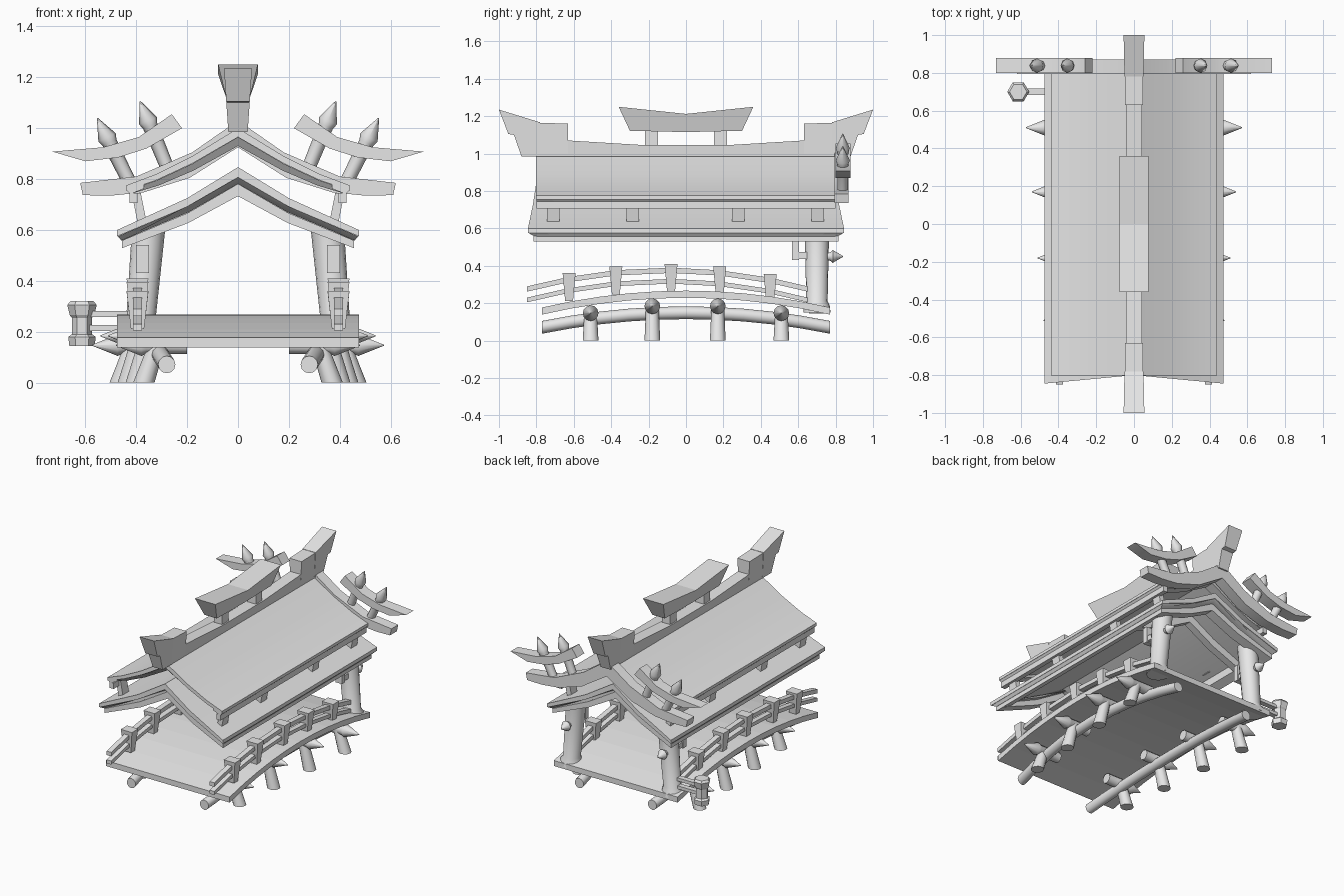
import bpy, bmesh, math
from mathutils import Vector

cube = bpy.data.objects.get("Cube")
if cube:
    bpy.data.objects.remove(cube, do_unlink=True)

GREY = (0.8, 0.8, 0.8, 1.0)
mat = bpy.data.materials.new("plain grey")
mat.use_nodes = True
mat.diffuse_color = GREY
mat.node_tree.nodes["Principled BSDF"].inputs["Base Color"].default_value = GREY


def loft(name, rings, smooth=False):
    """Skin a list of equal-length rings and cap both ends."""
    bm = bmesh.new()
    rows = [[bm.verts.new(p) for p in ring] for ring in rings]
    n = len(rows[0])
    for a, b in zip(rows, rows[1:]):
        for i in range(n):
            j = (i + 1) % n
            bm.faces.new((a[i], a[j], b[j], b[i]))
    bm.faces.new(rows[0][::-1])
    bm.faces.new(rows[-1])
    bmesh.ops.recalc_face_normals(bm, faces=bm.faces)
    mesh = bpy.data.meshes.new(name)
    bm.to_mesh(mesh)
    bm.free()
    mesh.materials.append(mat)
    if smooth:
        mesh.shade_smooth()
        mesh.set_sharp_from_angle(angle=math.radians(50))
    obj = bpy.data.objects.new(name, mesh)
    bpy.context.collection.objects.link(obj)
    return obj


def rect(cx, cy, z, hx, hy):
    return [(cx - hx, cy - hy, z), (cx + hx, cy - hy, z),
            (cx + hx, cy + hy, z), (cx - hx, cy + hy, z)]


def block(name, centre, half, top_scale=1.0):
    x, y, z = centre
    hx, hy, hz = half
    return loft(name, [rect(x, y, z - hz, hx, hy),
                       rect(x, y, z + hz, hx * top_scale, hy * top_scale)])


def tube(name, axis, stations, sides=12):
    """Round part: stations are (centre, radius), rings square to axis."""
    q = Vector(axis).to_track_quat('Z', 'Y')
    angles = [2 * math.pi * i / sides for i in range(sides)]
    rings = [[Vector(c) + q @ Vector((r * math.cos(a), r * math.sin(a), 0))
              for a in angles] for c, r in stations]
    return loft(name, rings, sides > 6)


def strip(name, x, half, ys, top, thick):
    """Long bar following an arch along y."""
    return loft(name, [[(x - half, y, top(y) - thick), (x + half, y, top(y) - thick),
                        (x + half, y, top(y)), (x - half, y, top(y))] for y in ys])


def spread(a, b, n):
    return [a + (b - a) * i / n for i in range(n + 1)]


def plate_xz(name, pts, y0, y1):
    return loft(name, [[(x, y, z) for x, z in pts] for y in (y0, y1)], True)


def roof(name, half, drops, ends, flare=0.0, inset=(0, 0)):
    """Gabled layer between two y ends, from a half profile listed ridge to eave.
    drops: thickness at ridge and eave; inset: undercut in x and y."""
    xm = half[-1][0]
    top = [(-x, z) for x, z in half[:0:-1]] + half
    rings = []
    for end in ends:
        s = math.copysign(1, end)
        up, low = [], []
        for x, z in top:
            t = abs(x) / xm
            y = abs(end) + flare * t
            up.append((x, s * y, z))
            low.append((x * (1 - inset[0]), s * (y - inset[1]),
                        z - drops[0] * (1 - t) - drops[1] * t))
        rings.append(up + low[::-1])
    return loft(name, rings, True)


# Arched deck
def deck_top(y):
    return 0.267 - 0.09 * (y / 0.77) ** 2


strip("deck", 0, 0.475, spread(-0.77, 0.77, 10), deck_top, 0.038)


# Handrails and their posts
def rail_top(y):
    return 0.39 - 0.1 * ((y + 0.1) / 0.75) ** 2


for s in (-1, 1):
    ys = [-0.85, -0.625, -0.375, -0.08, 0.18, 0.45, 0.65]
    strip("upper_rail", s * 0.395, 0.018, ys, rail_top, 0.028)
    strip("lower_rail", s * 0.395, 0.018, ys, lambda y: rail_top(y) - 0.06, 0.025)
    for y in ys[1:-1]:
        top = rail_top(y) + 0.02
        block("rail_post", (s * 0.395, y, top - 0.075), (0.026, 0.021, 0.075), 1.65)

# Curved logs, legs and pointed cross beams below the deck
for s in (-1, 1):
    logs = []
    for y in spread(-0.77, 0.77, 10):
        rise = 1 - (y / 0.77) ** 2
        logs.append(((s * (0.28 + 0.05 * rise), y, 0.071 + 0.078 * rise), 0.034))
    tube("support_log", (0, 1, 0), logs)
    for y, z, reach in ((0.51, 0.147, 0.573), (0.17, 0.184, 0.541),
                        (-0.18, 0.184, 0.51), (-0.51, 0.147, 0.48)):
        tube("cross_beam", (s, 0, 0),
             [((s * (reach - d), y, z), r) for d, r in
              ((0.28, 0.034), (0.12, 0.034), (0.1, 0.042), (0, 0.002))])
        tube("leg", (0, 0, 1), [((s * (reach - 0.11), y, 0), 0.042),
                                ((s * (reach - 0.16), y, z), 0.034)])

# Rear pillars with pegs and brackets
for s in (-1, 1):
    tube("pillar", (0, 0, 1),
         [((s * x, 0.7, z), r) for x, z, r in
          ((0.39, 0.15, 0.073), (0.39, 0.19, 0.068), (0.385, 0.21, 0.057),
           (0.35, 0.62, 0.066))], 16)
    tube("pillar_peg", (0, 1, 0),
         [((s * 0.37, y, 0.45), r) for y, r in
          ((0.7, 0.022), (0.77, 0.022), (0.785, 0.034), (0.84, 0.002))])
    block("bracket_arm", (s * 0.375, 0.64, 0.455), (0.02, 0.06, 0.018))
    block("bracket_head", (s * 0.375, 0.585, 0.485), (0.025, 0.018, 0.055))

# Hanging lantern on the right side
tube("lantern", (0, 0, 1),
     [((-0.613, 0.7, z), r) for z, r in
      ((0.145, 0.05), (0.18, 0.054), (0.19, 0.04), (0.255, 0.04),
       (0.265, 0.048), (0.305, 0.058), (0.32, 0.046))], 6)
for z in (0.215, 0.27):
    block("lantern_arm", (-0.5, 0.7, z), (0.09, 0.018, 0.011))

# Lower roof: covering slab over a stepped frame, with one inner rafter
trim = [(0, 0.781), (0.195, 0.668), (0.455, 0.559)]
roof("lower_roof", [(0, 0.847), (0.2, 0.725), (0.475, 0.6)], (0.04, 0.025),
     (-0.8, 0.8), 0.045)
for s in (-1, 1):
    roof("lower_gable_undercut", [(0, 0.807), (0.2, 0.692), (0.472, 0.575)],
         (0.026, 0.016), (s * 0.7, s * 0.797), 0.045, (0.03, 0.03))
    roof("lower_gable_trim", trim, (0.048, 0.03), (s * 0.7, s * 0.77), 0.045)
    plate_xz("lower_eave_undercut", [(s * x, z) for x, z in
             ((0.4, 0.61), (0.472, 0.576), (0.458, 0.558), (0.4, 0.583))], -0.8, 0.8)
    plate_xz("lower_eave_trim", [(s * x, z) for x, z in
             ((0.4, 0.585), (0.455, 0.559), (0.455, 0.53), (0.4, 0.554))], -0.8, 0.8)
roof("inner_rafter", [(x, z + 0.025) for x, z in trim], (0.06, 0.05), (0.5, 0.55))

# Upper roof with eave strips and short struts
roof("upper_roof", [(0, 1.0), (0.18, 0.89), (0.32, 0.82), (0.44, 0.775)],
     (0.035, 0.02), (-0.803, 0.803))
for s in (-1, 1):
    roof("upper_gable_trim", [(0, 0.965), (0.18, 0.86), (0.32, 0.795), (0.437, 0.755)],
         (0.035, 0.014), (s * 0.72, s * 0.79), 0, (0.03, 0.02))
    plate_xz("upper_eave_undercut", [(s * x, z) for x, z in
             ((0.37, 0.78), (0.437, 0.756), (0.424, 0.741), (0.37, 0.762))], -0.8, 0.8)
    block("eave_strip", (s * 0.41, 0, 0.726), (0.016, 0.8, 0.02))
    for y in (-0.71, -0.285, 0.28, 0.705):
        loft("roof_strut", [rect(s * 0.375, y, 0.62, 0.018, 0.033),
                            rect(s * 0.4, y, 0.745, 0.018, 0.033)])

# Rear gable beam, raised wings and pointed stakes
crest = [(0, 1.03), (0.18, 0.905), (0.4, 0.81), (0.62, 0.785)]
belly = [(0.61, 0.737), (0.5, 0.735), (0.37, 0.748), (0.19, 0.805), (0, 0.925)]
wing = [(0.26, 1.055), (0.39, 0.965), (0.53, 0.925), (0.73, 0.908),
        (0.6, 0.87), (0.47, 0.885), (0.36, 0.92), (0.22, 1.0)]
for s in (-1, 1):
    plate_xz("gable_beam", [(s * x, z) for x, z in crest + belly], 0.795, 0.87)
    plate_xz("gable_wing", [(s * x, z) for x, z in wing], 0.8, 0.88)
    for a, b in (((0.28, 0.85), (0.385, 1.106)), ((0.425, 0.785), (0.553, 1.04))):
        foot, tip = (Vector((s * x, 0.838, z)) for x, z in (a, b))
        tube("stake", tip - foot, [(foot.lerp(tip, t), r) for t, r in
                                   ((0, 0.027), (0.62, 0.03), (0.7, 0.038), (1, 0.002))], 8)


# Ridge beam with stepped, flaring ends
def ridge(name, pts, low, high, z0, z1):
    """Side profile in (y, z) whose half width grows with height up to z1."""
    w = lambda z: low + (high - low) * min(1, (z - z0) / (z1 - z0))
    return loft(name, [[(s * w(z), y, z) for y, z in pts] for s in (-1, 1)])


ridge("ridge_beam", [(-0.79, 0.985), (0.79, 0.985), (0.79, 1.075), (0.63, 1.07),
                     (0.22, 1.045), (-0.22, 1.045), (-0.63, 1.07), (-0.79, 1.075)],
      0.036, 0.042, 0.985, 1.045)
for s in (-1, 1):
    ridge("ridge_step", [(s * y, z) for y, z in
                         ((0.63, 1.0), (0.63, 1.16), (0.79, 1.165), (0.79, 1.0))],
          0.038, 0.047, 0.985, 1.16)
    ridge("ridge_end", [(s * y, z) for y, z in
                        ((0.78, 0.985), (0.78, 1.167), (1.0, 1.235), (0.95, 1.105),
                         (0.92, 1.1), (0.88, 0.985))], 0.038, 0.055, 0.985, 1.235)
    block("ridge_support", (0, s * 0.185, 1.08), (0.032, 0.035, 0.045))
ridge("ridge_crown", [(-0.36, 1.25), (0, 1.212), (0.36, 1.25), (0.3, 1.122),
                      (0, 1.115), (-0.3, 1.122)], 0.045, 0.078, 1.115, 1.21)
